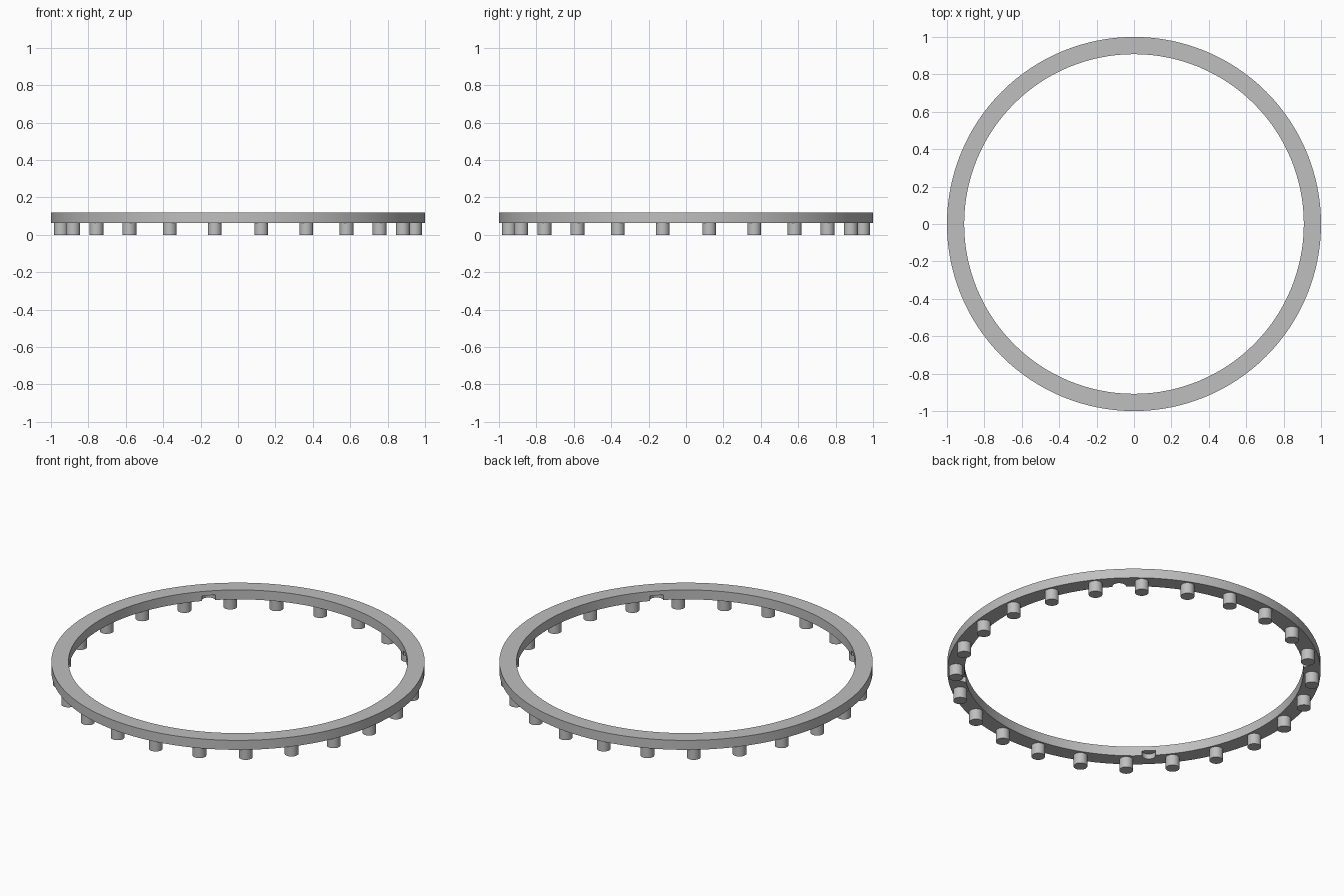
import bpy
import bmesh
from math import cos, sin, pi, radians
from mathutils import Matrix

OUTER, INNER = 1.0, 0.908
BOTTOM, TOP = 0.064, 0.12
PEG_RADIUS = 0.037
MID = (OUTER + INNER) / 2

cube = bpy.data.objects.get("Cube")
if cube:
    bpy.data.objects.remove(cube, do_unlink=True)

grey = bpy.data.materials.new("plain grey")
grey.use_nodes = True
colour = (0.52, 0.52, 0.52, 1)
grey.diffuse_color = colour
grey.node_tree.nodes["Principled BSDF"].inputs["Base Color"].default_value = colour


def make_object(name, bm):
    bmesh.ops.recalc_face_normals(bm, faces=bm.faces)
    mesh = bpy.data.meshes.new(name)
    bm.to_mesh(mesh)
    bm.free()
    mesh.materials.append(grey)
    obj = bpy.data.objects.new(name, mesh)
    bpy.context.collection.objects.link(obj)
    return obj


def make_active(obj):
    bpy.ops.object.select_all(action="DESELECT")
    obj.select_set(True)
    bpy.context.view_layer.objects.active = obj


def round_posts(name, count, start, distance, radius, z0, z1):
    """Upright cylinders spread evenly around the ring."""
    bm = bmesh.new()
    for i in range(count):
        a = start + 2 * pi * i / count
        place = Matrix.Translation((distance * cos(a), distance * sin(a), (z0 + z1) / 2))
        bmesh.ops.create_cone(bm, cap_ends=True, segments=32, radius1=radius,
                              radius2=radius, depth=z1 - z0, matrix=place)
    return make_object(name, bm)


# Ring: a rectangular section swept round the axis
bm = bmesh.new()
section = [(INNER, BOTTOM), (OUTER, BOTTOM), (OUTER, TOP), (INNER, TOP)]
verts = [bm.verts.new((r, 0, z)) for r, z in section]
edges = [bm.edges.new((verts[i], verts[i - 1])) for i in range(len(verts))]
bmesh.ops.spin(bm, geom=verts + edges, cent=(0, 0, 0), axis=(0, 0, 1),
               angle=2 * pi, steps=128, use_merge=True)
bmesh.ops.remove_doubles(bm, verts=bm.verts, dist=0.0001)
ring = make_object("ring", bm)

# Four rounded pockets in the lower inner edge
cutter = round_posts("pocket_cutter", 4, radians(45), INNER, PEG_RADIUS,
                     BOTTOM - 0.02, BOTTOM + 0.03)
cutter.hide_render = True
cut = ring.modifiers.new("pockets", "BOOLEAN")
cut.operation = "DIFFERENCE"
cut.solver = "EXACT"
cut.object = cutter
make_active(ring)
bpy.ops.object.modifier_apply(modifier=cut.name)
bpy.data.objects.remove(cutter, do_unlink=True)

# Pegs hanging under the ring
pegs = round_posts("pegs", 24, radians(7.5), MID, PEG_RADIUS, 0, BOTTOM)

for obj in (ring, pegs):
    make_active(obj)
    bpy.ops.object.shade_smooth_by_angle(angle=radians(30))
